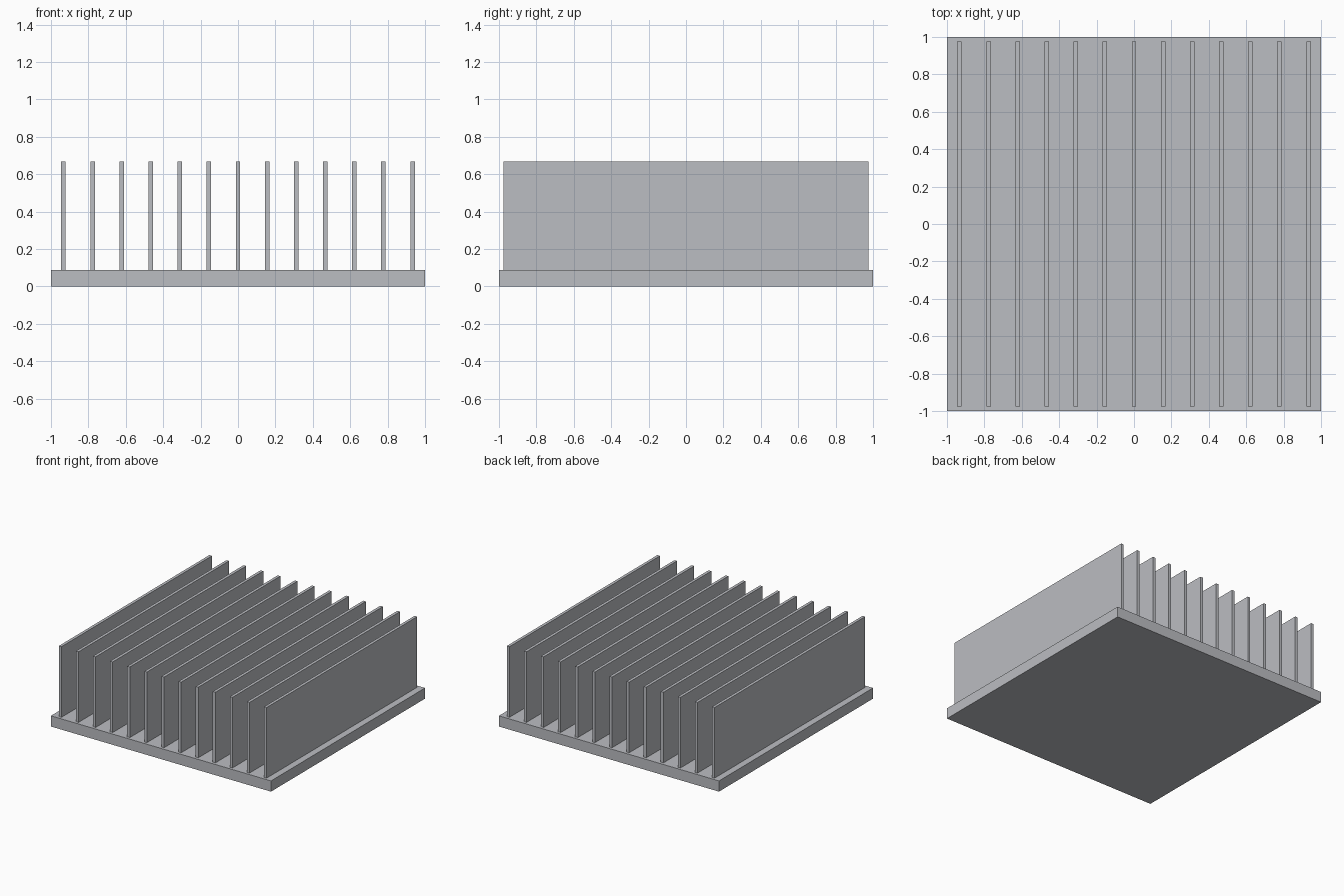
import bpy

cube = bpy.data.objects.get("Cube")
if cube:
    bpy.data.objects.remove(cube, do_unlink=True)

# Single bare-metal colour
metal = bpy.data.materials.new("light_grey_metal")
metal.use_nodes = True
colour = (0.50, 0.51, 0.54, 1)
metal.diffuse_color = colour
metal.node_tree.nodes["Principled BSDF"].inputs["Base Color"].default_value = colour


def box(name, size, centre):
    bpy.ops.mesh.primitive_cube_add(size=1, location=centre)
    obj = bpy.context.object
    obj.name = name
    obj.scale = size
    bpy.ops.object.transform_apply(location=False, rotation=False, scale=True)
    obj.data.materials.append(metal)
    return obj


BASE_HEIGHT = 0.088
TOTAL_HEIGHT = 0.668
FIN_COUNT = 13
FIN_REACH = 0.933      # centre of the outermost fin
FIN_THICKNESS = 0.024
FIN_LENGTH = 1.954

# Base plate
box("base_plate", (2, 2, BASE_HEIGHT), (0, 0, BASE_HEIGHT / 2))

# Row of upright cooling fins
fin_height = TOTAL_HEIGHT - BASE_HEIGHT
spacing = 2 * FIN_REACH / (FIN_COUNT - 1)
for i in range(FIN_COUNT):
    box(f"cooling_fin_{i + 1}", (FIN_THICKNESS, FIN_LENGTH, fin_height),
        (-FIN_REACH + i * spacing, 0, BASE_HEIGHT + fin_height / 2))
